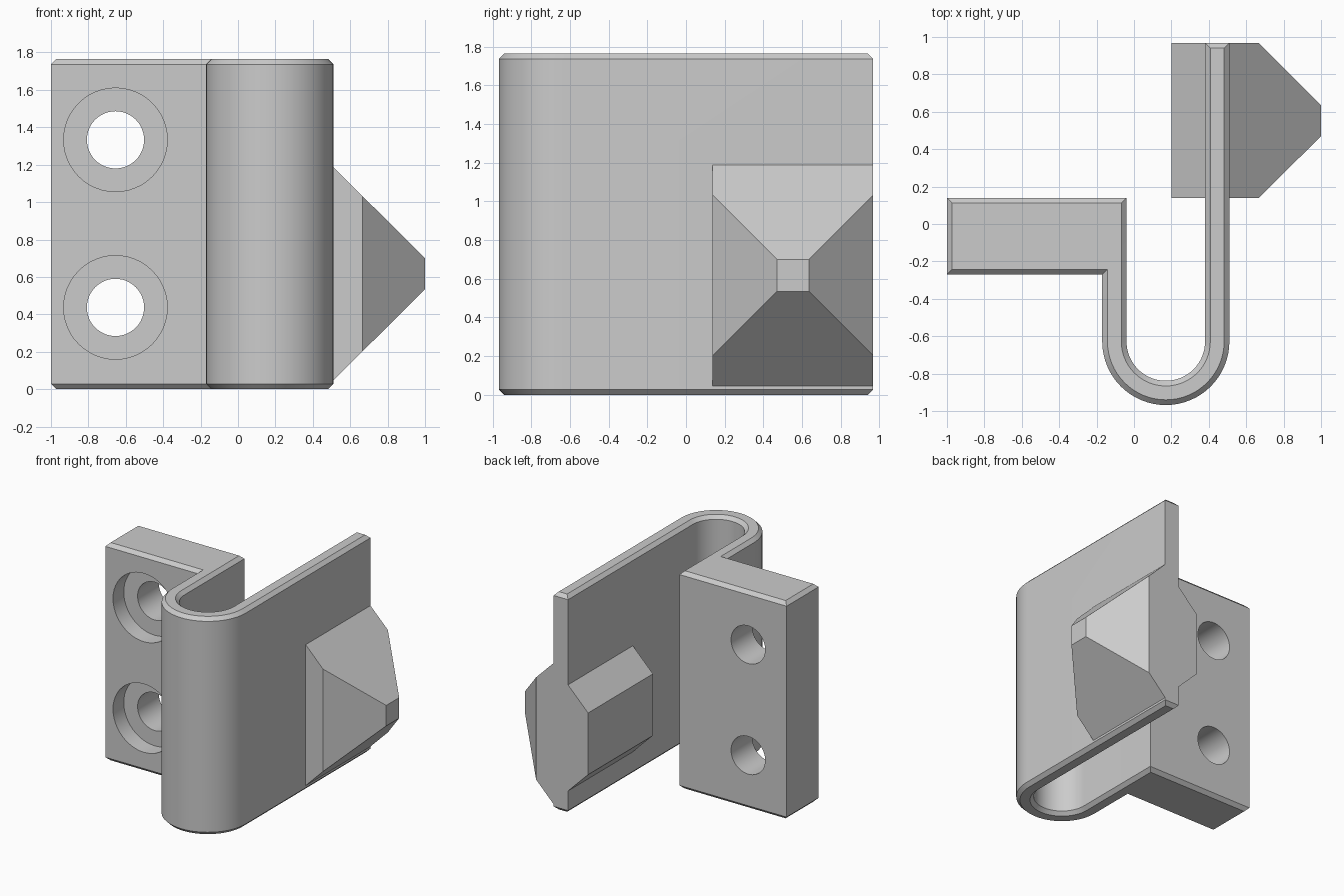
import bpy, bmesh
from math import pi, cos, sin, radians

if "Cube" in bpy.data.objects:
    bpy.data.objects.remove(bpy.data.objects["Cube"], do_unlink=True)

HEIGHT, CHAMFER, END = 1.765, 0.028, 0.968

grey = bpy.data.materials.new("plain grey")
grey.use_nodes = True
grey.diffuse_color = (0.6, 0.6, 0.6, 1)
grey.node_tree.nodes["Principled BSDF"].inputs["Base Color"].default_value = (0.6, 0.6, 0.6, 1)


def finish(name, bm):
    bmesh.ops.recalc_face_normals(bm, faces=bm.faces)
    mesh = bpy.data.meshes.new(name)
    bm.to_mesh(mesh)
    bm.free()
    mesh.materials.append(grey)
    obj = bpy.data.objects.new(name, mesh)
    bpy.context.collection.objects.link(obj)
    return obj


def arc(cx, cy, r, start, end, steps=32):
    angles = [start + (end - start) * i / steps for i in range(steps + 1)]
    return [(cx + r * cos(a), cy + r * sin(a)) for a in angles]


def combine(target, other, operation):
    mod = target.modifiers.new(operation.title(), 'BOOLEAN')
    mod.operation, mod.object, mod.solver = operation, other, 'EXACT'
    bpy.context.view_layer.objects.active = target
    bpy.ops.object.modifier_apply(modifier=mod.name)
    bpy.data.objects.remove(other, do_unlink=True)


# Mounting block and U-shaped spring arm: one extruded profile, chamfered at both ends
profile = [(-1, 0.14), (-1, -0.27), (-0.17, -0.27)]
profile += arc(0.17, -0.628, 0.34, pi, 2 * pi)
profile += [(0.51, END), (0.38, END)]
profile += arc(0.17, -0.628, 0.21, 2 * pi, pi)
profile += [(-0.04, 0.14)]
bm = bmesh.new()
base = bm.faces.new([bm.verts.new((x, y, CHAMFER)) for x, y in profile])
top = bmesh.ops.extrude_face_region(bm, geom=[base], use_keep_orig=True)["geom"]
for v in top:
    if isinstance(v, bmesh.types.BMVert):
        v.co.z = HEIGHT - CHAMFER
bmesh.ops.recalc_face_normals(bm, faces=bm.faces)
caps = [f for f in bm.faces if abs(f.normal.z) > 0.9]
bmesh.ops.inset_region(bm, faces=caps, thickness=CHAMFER, depth=CHAMFER, use_even_offset=True)
clip = finish("spring_clip", bm)

# Catch lug: rectangles lofted along x, given as (x, half width, half height)
bm = bmesh.new()
rings = []
for x, w, h in [(0.2, 0.415, 0.25), (0.382, 0.415, 0.432), (0.508, 0.415, 0.573),
                (0.666, 0.415, 0.415), (1, 0.083, 0.083)]:
    rings.append([bm.verts.new((x, END - 0.415 + sy * w, 0.617 + sz * h))
                  for sy, sz in ((-1, -1), (1, -1), (1, 1), (-1, 1))])
for a, b in zip(rings, rings[1:]):
    for i in range(4):
        j = (i + 1) % 4
        bm.faces.new((a[i], a[j], b[j], b[i]))
bm.faces.new(rings[0])
bm.faces.new(rings[-1])
combine(clip, finish("catch_lug", bm), 'UNION')

# Counterbored screw holes, each cutter a stepped solid of revolution along y
for z in (0.437, 1.333):
    bm = bmesh.new()
    loops = []
    for r, y in ((0.277, -0.4), (0.277, -0.132), (0.153, -0.132), (0.153, 0.3)):
        loops.append([bm.verts.new((-0.655 + px, y, z + pz))
                      for px, pz in arc(0, 0, r, 0, 2 * pi, 48)[:-1]])
    for a, b in zip(loops, loops[1:]):
        for i in range(len(a)):
            j = (i + 1) % len(a)
            bm.faces.new((a[i], a[j], b[j], b[i]))
    bm.faces.new(loops[0])
    bm.faces.new(loops[-1])
    cutter = finish("screw_hole_cutter", bm)
    cutter.hide_render = True
    combine(clip, cutter, 'DIFFERENCE')

# Smooth curved walls, crisp edges
bpy.ops.object.select_all(action='DESELECT')
clip.select_set(True)
bpy.context.view_layer.objects.active = clip
bpy.ops.object.shade_smooth_by_angle(angle=radians(30))
